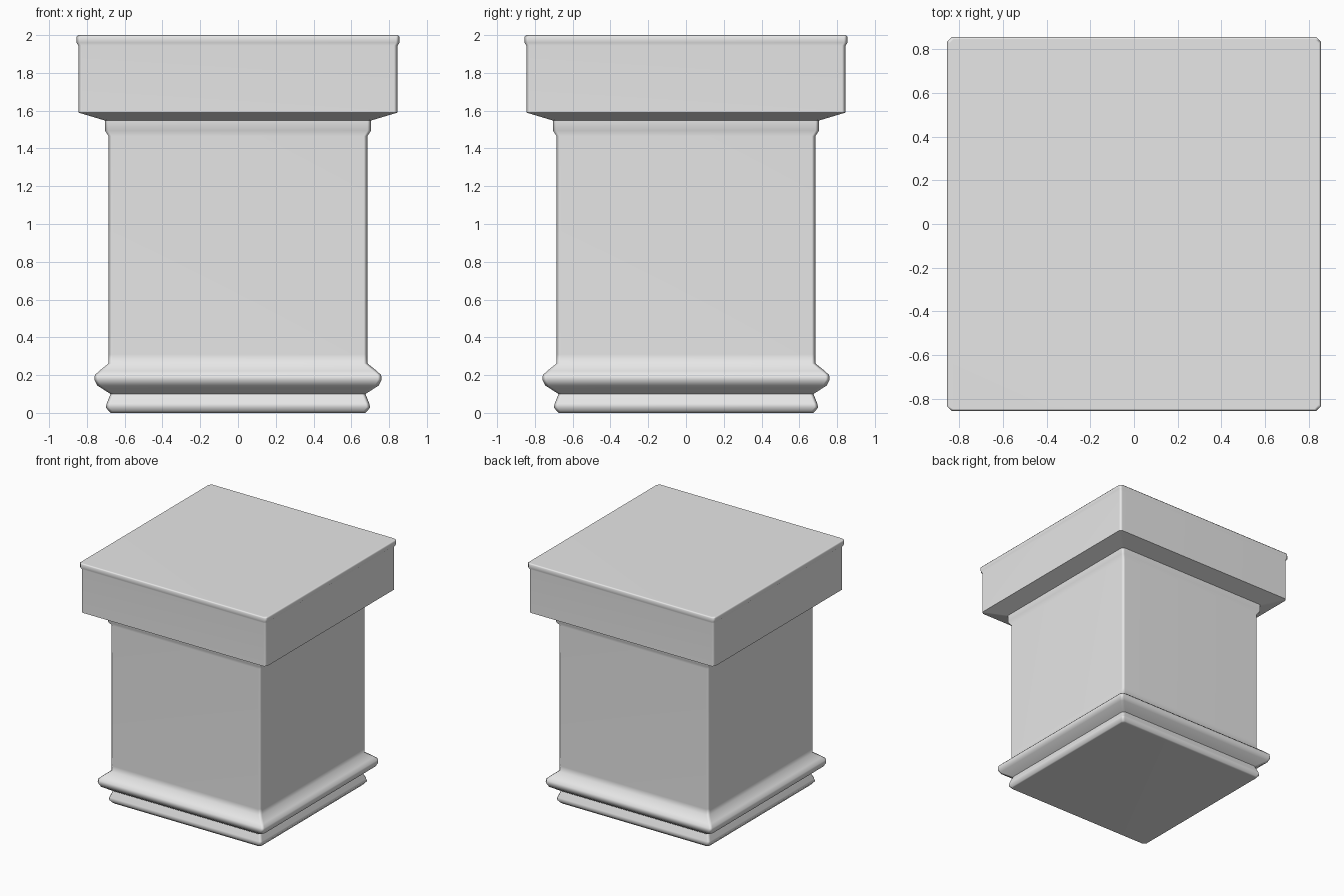
import bpy, bmesh, math

if "Cube" in bpy.data.objects:
    bpy.data.objects.remove(bpy.data.objects["Cube"])

stone = bpy.data.materials.new("grey stone")
stone.diffuse_color = (0.8, 0.8, 0.8, 1)
stone.use_nodes = True
stone.node_tree.nodes["Principled BSDF"].inputs["Base Color"].default_value = stone.diffuse_color

# Moulding profile from the foot to the top of the cap: (half width, height)
PROFILE = [
    (0.675, 0.0), (0.685, 0.01), (0.70, 0.03), (0.695, 0.05), (0.675, 0.10),   # foot
    (0.745, 0.145), (0.76, 0.175), (0.758, 0.2), (0.735, 0.222),               # torus
    (0.685, 0.262), (0.685, 0.31), (0.685, 1.465),                             # shaft
    (0.705, 1.495), (0.705, 1.548),                                            # necking
    (0.845, 1.59), (0.845, 1.945),                                             # cap block
    (0.855, 1.96), (0.855, 1.99), (0.845, 2.0),                                # cap lip
]
CHAMFER = 0.02


def square_ring(bm, w, z):
    """Square outline with slightly cut corners."""
    c = w - CHAMFER
    pts = [(c, -w), (w, -c), (w, c), (c, w), (-c, w), (-w, c), (-w, -c), (-c, -w)]
    return [bm.verts.new((x, y, z)) for x, y in pts]


# Pedestal: the profile carried around a square plan, capped at both ends
bm = bmesh.new()
rings = [square_ring(bm, w, z) for w, z in PROFILE]
for low, high in zip(rings, rings[1:]):
    for i in range(8):
        j = (i + 1) % 8
        bm.faces.new((low[i], low[j], high[j], high[i]))
bm.faces.new(rings[0][::-1])
bm.faces.new(rings[-1])
mesh = bpy.data.meshes.new("pedestal")
bm.to_mesh(mesh)
bm.free()
mesh.materials.append(stone)
pedestal = bpy.data.objects.new("pedestal", mesh)
bpy.context.collection.objects.link(pedestal)

# Soft mouldings, with large faces kept flat
bpy.context.view_layer.objects.active = pedestal
pedestal.select_set(True)
bpy.ops.object.shade_smooth_by_angle(angle=math.radians(60))
weighted = pedestal.modifiers.new("flat_panels", 'WEIGHTED_NORMAL')
weighted.keep_sharp = True
